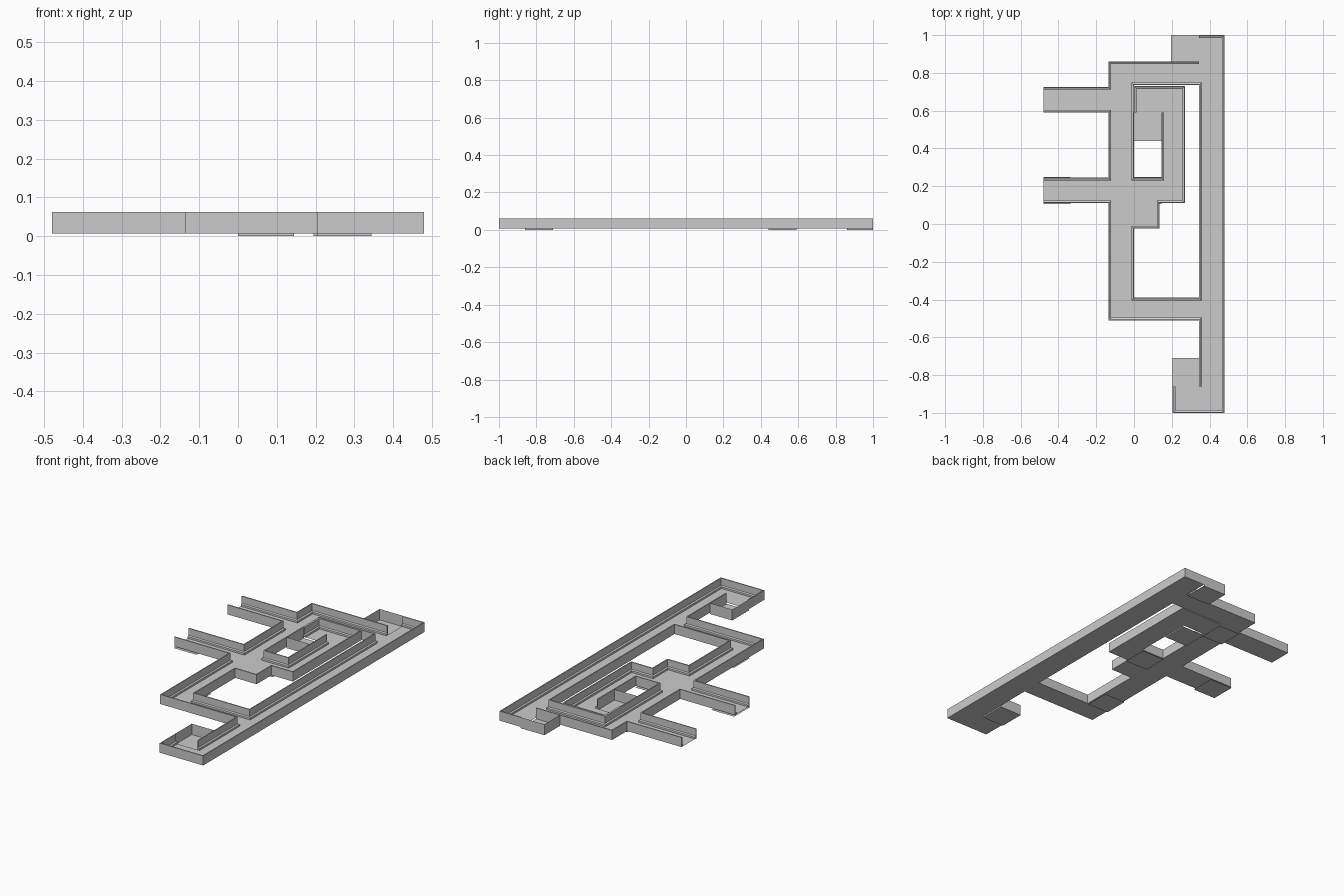
import bpy, bmesh
from mathutils import Vector

if "Cube" in bpy.data.objects:
    bpy.data.objects.remove(bpy.data.objects["Cube"])

FLOOR, TOP = 0.0075, 0.062


def finish(name, bm, fix=True):
    if fix:
        bmesh.ops.recalc_face_normals(bm, faces=bm.faces)
    me = bpy.data.meshes.new(name)
    bm.to_mesh(me)
    bm.free()
    ob = bpy.data.objects.new(name, me)
    bpy.context.collection.objects.link(ob)
    return ob


def sheet(name, rects, z):
    bm = bmesh.new()
    for x0, x1, y0, y1 in rects:
        bm.faces.new([bm.verts.new((x, y, z)) for x, y in
                      ((x0, y0), (x1, y0), (x1, y1), (x0, y1))])
    return finish(name, bm, False)


def offset_path(path, d):
    # shift a right-angled path to its left with mitred corners
    pts = [Vector(p) for p in path]
    out = []
    for i, p in enumerate(pts):
        ns = set()
        for a, b in ((i - 1, i), (i, i + 1)):
            if a >= 0 and b < len(pts):
                t = (pts[b] - pts[a]).normalized()
                ns.add((round(-t.y), round(t.x)))
        out.append(p + d * sum((Vector(n) for n in ns), Vector((0, 0))))
    return out


def wall(name, path, profile):
    # sweep a closed stepped profile (inward offset, height) along the path
    bm = bmesh.new()
    rails = [[bm.verts.new((p.x, p.y, z)) for p in offset_path(path, d)]
             for d, z in profile]
    n = len(rails)
    for k in range(n):
        a, b = rails[k], rails[(k + 1) % n]
        for i in range(len(path) - 1):
            bm.faces.new((a[i], a[i + 1], b[i + 1], b[i]))
    for end in (0, -1):
        bm.faces.new([r[end] for r in rails])
    return finish(name, bm)


def alcove(name, path):
    # lowered end bay: three thin walls and a floor
    bm = bmesh.new()
    lo = [bm.verts.new((x, y, 0)) for x, y in path]
    hi = [bm.verts.new((x, y, TOP)) for x, y in path]
    for i in range(3):
        bm.faces.new((lo[i], lo[i + 1], hi[i + 1], hi[i]))
    bm.faces.new(lo)
    return finish(name, bm)


# corridor floors, as non-overlapping rectangles
sheet("corridor_floor", [
    (0.345, 0.48, -1, 1), (0.205, 0.345, -1, -0.86),
    (-0.135, 0, -0.51, 0.86), (0, 0.345, 0.735, 0.86),
    (0, 0.345, -0.51, -0.39), (-0.48, -0.135, 0.59, 0.725),
    (-0.48, -0.135, 0.11, 0.245), (0, 0.27, 0.11, 0.245),
    (0.145, 0.27, 0.245, 0.73), (0, 0.145, 0.59, 0.73),
    (0, 0.135, -0.025, 0.11)], FLOOR)

# walls with a thin rim and a lower inside ledge
PROFILE = [(0, FLOOR), (0, TOP), (0.006, TOP), (0.006, 0.022),
           (0.014, 0.018), (0.014, FLOOR)]
WALLS = {
    "west_outer_wall": [(-0.48, 0.11), (-0.135, 0.11), (-0.135, -0.51),
                        (0.345, -0.51), (0.345, -0.86)],
    "east_outer_wall": [(0.205, -0.86), (0.205, -1), (0.48, -1),
                        (0.48, 1), (0.345, 1)],
    "north_outer_wall": [(0.345, 0.86), (-0.135, 0.86), (-0.135, 0.725),
                         (-0.48, 0.725)],
    "arm_bay_wall": [(-0.48, 0.59), (-0.135, 0.59), (-0.135, 0.245),
                     (-0.48, 0.245)],
    "inner_wall": [(0.145, 0.59), (0.145, 0.245), (0, 0.245), (0, 0.735),
                   (0.345, 0.735), (0.345, -0.39), (0, -0.39), (0, -0.025),
                   (0.135, -0.025), (0.135, 0.11), (0.27, 0.11),
                   (0.27, 0.73), (0, 0.73), (0, 0.59)],
}
for name, path in WALLS.items():
    wall(name, path, PROFILE)

# dead-end alcoves
alcove("north_alcove", [(0.345, 1), (0.195, 1), (0.195, 0.86), (0.345, 0.86)])
alcove("south_alcove", [(0.205, -0.86), (0.205, -0.71), (0.345, -0.71), (0.345, -0.86)])
alcove("centre_alcove", [(0, 0.59), (0, 0.44), (0.145, 0.44), (0.145, 0.59)])

# slightly lowered door tiles under the corridors
sheet("door_tiles", [(-0.48, -0.335, 0.105, 0.25), (-0.135, 0, -0.385, -0.24),
                     (0, 0.145, 0.105, 0.25), (-0.135, 0, 0.575, 0.725)], 0.0)
